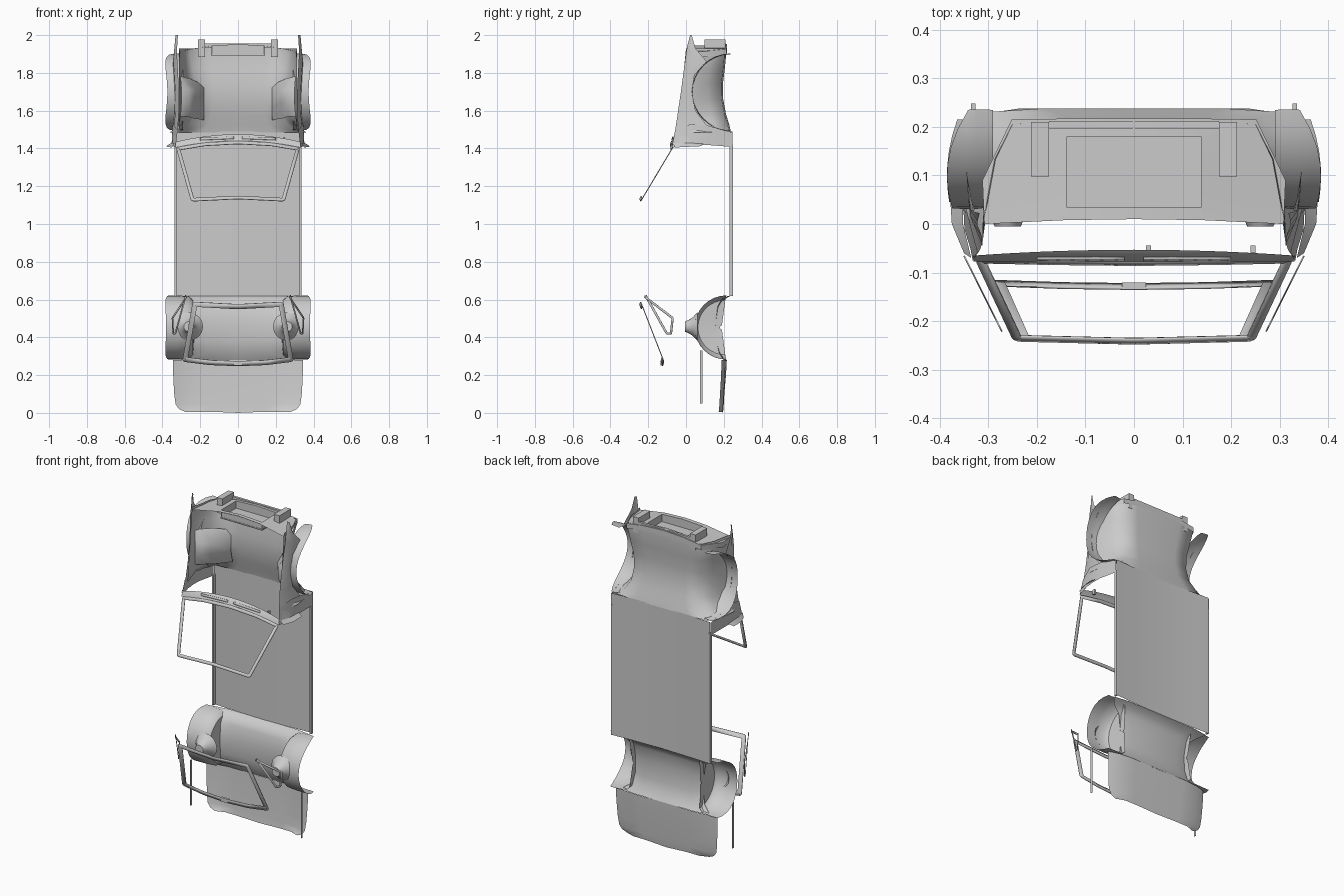
import bpy, bmesh, math
from mathutils import Vector


def finish(bm, name, mirror=False, thick=0.0, angle=40):
    bmesh.ops.remove_doubles(bm, verts=bm.verts, dist=0.0005)
    bmesh.ops.recalc_face_normals(bm, faces=bm.faces)
    me = bpy.data.meshes.new(name)
    bm.to_mesh(me)
    bm.free()
    ob = bpy.data.objects.new(name, me)
    bpy.context.collection.objects.link(ob)
    bpy.ops.object.select_all(action='DESELECT')
    bpy.context.view_layer.objects.active = ob
    ob.select_set(True)
    bpy.ops.object.shade_smooth_by_angle(angle=math.radians(angle))
    if mirror:
        m = ob.modifiers.new("mirror", 'MIRROR')
        m.use_clip = True
    if thick:
        s = ob.modifiers.new("thickness", 'SOLIDIFY')
        s.thickness = thick
        s.offset = 0
    return ob


def loft(name, rows, mirror=True, thick=0.0, angle=40):
    """Sheet through rows of points."""
    bm = bmesh.new()
    vs = [[bm.verts.new(p) for p in r] for r in rows]
    for a, b in zip(vs, vs[1:]):
        for i in range(len(a) - 1):
            bm.faces.new((a[i], a[i + 1], b[i + 1], b[i]))
    return finish(bm, name, mirror, thick, angle)


def frame(name, loop, width, mirror=False, thick=0.005, corner=0.015):
    """Window surround: rounded polygon with its middle removed."""
    bm = bmesh.new()
    bm.faces.new([bm.verts.new(p) for p in loop])
    bmesh.ops.bevel(bm, geom=list(bm.verts), offset=corner, segments=3,
                    affect='VERTICES', profile=0.5)
    f = max(bm.faces, key=lambda q: q.calc_area())
    bmesh.ops.inset_individual(bm, faces=[f], thickness=width)
    bmesh.ops.delete(bm, geom=[f], context='FACES')
    return finish(bm, name, mirror, thick, 30)


def box(name, x, y, z, mirror=False):
    bm = bmesh.new()
    bmesh.ops.create_cube(bm, size=1)
    for v in bm.verts:
        for i, r in enumerate((x, y, z)):
            v.co[i] = r[0] if v.co[i] < 0 else r[1]
    return finish(bm, name, mirror)


def arc(x, y, z, r, n=16, taper=0.0):
    """Wheel arch opening towards +y; the outer lip follows the body side."""
    pts = []
    for i in range(n + 1):
        a = math.pi * i / n
        py = y - r * math.sin(a)
        pts.append((x - taper * (py - 0.1) ** 2, py, z + r * math.cos(a)))
    return pts


# Cabin floor, slightly crowned
loft("cabin_floor", [[(0, 0.235, z), (0.2, 0.24, z), (0.335, 0.247, z)]
                     for z in (0.62, 0.85, 1.1, 1.3, 1.49)])
box("floor_sill", (0.326, 0.336), (0.23, 0.248), (0.62, 1.42), True)

# Rear floor: rises over the axle, then trunk pan
rear = [(0.62, 0.238, 0.335), (0.60, 0.2, 0.3), (0.56, 0.182, 0.25),
        (0.48, 0.172, 0.232), (0.38, 0.175, 0.232), (0.32, 0.19, 0.25), (0.28, 0.213, 0.3)]
loft("rear_axle_floor", [[(0, y, z), (w * 0.7, y, z), (w, y - 0.015, z)]
                         for z, y, w in rear])
pan = [(0.28, 0.208, 0.345), (0.2, 0.206, 0.343), (0.1, 0.2, 0.338),
       (0.045, 0.197, 0.33), (0.02, 0.195, 0.312), (0.006, 0.193, 0.28)]
loft("trunk_floor", [[(0, y + 0.003, z - 0.006 * (z < 0.01)), (w * 0.5, y + 0.008 * z / 0.28, z),
                      (w * 0.8, y, z), (w, y - 0.02, z)] for z, y, w in pan], angle=60)

# Rear wheel wells with suspension turrets
loft("rear_wheel_well", [arc(0.385, 0.215, 0.452, 0.17, taper=1.6),
                         arc(0.32, 0.215, 0.452, 0.17),
                         arc(0.26, 0.212, 0.452, 0.165),
                         arc(0.238, 0.208, 0.452, 0.145),
                         arc(0.23, 0.19, 0.452, 0.01)])
bm = bmesh.new()
rings = []
for y, r in ((0.06, 0.075), (0.035, 0.048), (0.015, 0.036), (-0.005, 0.027), (-0.005, 0.001)):
    rings.append([(0.26 + r * math.cos(t * math.pi / 8), y, 0.457 + r * math.sin(t * math.pi / 8))
                  for t in range(17)])
bm.free()
loft("rear_turret", rings)

# Front fender inner sheets: top rail down to the wheel arch
rail = [(0.318, 0.022, 2.0), (0.322, 0.006, 1.94), (0.322, -0.003, 1.88), (0.317, -0.015, 1.79),
        (0.313, -0.027, 1.7), (0.313, -0.042, 1.6), (0.318, -0.055, 1.51), (0.33, -0.072, 1.41)]
low = [(0.328, 0.03, 2.0), (0.335, 0.05, 1.93), (0.345, 0.11, 1.86), (0.34, 0.045, 1.79),
       (0.335, 0.032, 1.7), (0.335, 0.05, 1.6), (0.342, 0.12, 1.51), (0.352, 0.05, 1.415)]
loft("front_fender", [rail, [tuple((Vector(a) + Vector(b)) / 2 + Vector((0.008, 0, 0)))
                             for a, b in zip(rail, low)], low], angle=60)
loft("fender_rear_panel", [
    [(0.322, -0.057, 1.5), (0.345, 0.03, 1.53), (0.348, 0.12, 1.52), (0.338, 0.245, 1.485)],
    [(0.332, -0.075, 1.405), (0.352, 0.03, 1.417), (0.35, 0.12, 1.418), (0.338, 0.245, 1.408)]])
loft("mirror_mount", [[(0.335, -0.07, 1.43), (0.352, 0.0, 1.43), (0.352, 0.09, 1.425)],
                      [(0.35, -0.06, 1.405), (0.375, 0.0, 1.408), (0.38, 0.08, 1.412)]])

# Front wheel wells
loft("front_wheel_well", [arc(0.385, 0.235, 1.698, 0.203, taper=2.4),
                          arc(0.355, 0.236, 1.698, 0.205, taper=1.2),
                          arc(0.325, 0.236, 1.698, 0.205),
                          arc(0.29, 0.235, 1.698, 0.2)])

# Engine bay tub
tub = [(1.93, 0.213, 0.25), (1.9, 0.213, 0.255), (1.82, 0.205, 0.24), (1.74, 0.195, 0.225),
       (1.66, 0.197, 0.22), (1.58, 0.212, 0.23), (1.53, 0.228, 0.26), (1.485, 0.238, 0.31)]
loft("engine_bay", [[(0, y, z), (w * 0.6, y, z), (w, y - 0.008, z), (w + 0.035, y - 0.08, z),
                     (max(0.3, w + 0.05), 0.05, z), (0.312, 0.0 - (1.93 - z) * 0.1, z)]
                    for z, y, w in tub], angle=60)
loft("front_turret", [
    [(0.305, 0.02, 1.78), (0.295, 0.05, 1.78), (0.255, 0.12, 1.77), (0.21, 0.185, 1.75)],
    [(0.3, 0.01, 1.72), (0.26, 0.015, 1.71), (0.225, 0.06, 1.71), (0.18, 0.188, 1.72)],
    [(0.3, 0.01, 1.64), (0.26, 0.015, 1.64), (0.23, 0.06, 1.64), (0.18, 0.19, 1.62)],
    [(0.305, 0.02, 1.57), (0.27, 0.05, 1.57), (0.24, 0.1, 1.56), (0.18, 0.205, 1.55)]], angle=50)


# Nose panel around the radiator opening
def nose_z(x):
    return 1.952 - 0.4 * x * x


out = [(0, 0.01), (0.14, 0.008), (0.308, 0.0), (0.312, 0.09), (0.252, 0.215), (0.14, 0.217), (0, 0.217)]
inn = [(0, 0.035), (0.138, 0.035), (0.139, 0.036), (0.139, 0.1), (0.139, 0.179), (0.138, 0.18), (0, 0.18)]
loft("nose_panel", [[(x, y, nose_z(x)) for x, y in out],
                    [(x, y, nose_z(x)) for x, y in inn],
                    [(x, y, 1.90) for x, y in inn]], angle=30)
box("radiator", (-0.142, 0.142), (0.032, 0.183), (1.893, 1.9))
loft("nose_skirt", [[(x, y, nose_z(x)) for x, y in out[2:]],
                    [(x, y, nose_z(x) - 0.03) for x, y in out[2:]]])
box("nose_crossbar", (-0.175, 0.175), (0.197, 0.212), (1.935, 1.955))

# Bumper brackets
box("bumper_bracket", (0.175, 0.212), (0.098, 0.21), (1.885, 1.978), True)

# Cowl under the windscreen, with wiper spindles
cowl = []
for i in range(9):
    x = 0.33 * i / 8
    b = (x / 0.33) ** 2
    cowl.append([(x, -0.053 - 0.012 * b, 1.475 - 0.04 * b), (x, -0.064 - 0.008 * b, 1.465 - 0.042 * b),
                 (x, -0.077, 1.44 - 0.035 * b)])
loft("cowl", cowl)
loft("cowl_vent", [[(0.02 + 0.03 * i, y, z - 0.0012 * i) for i in range(7)]
                   for y, z in ((-0.07, 1.463), (-0.074, 1.451))], thick=0.004)
for x in (0.03, 0.245):
    box("wiper_spindle", (x - 0.005, x + 0.005), (-0.06, -0.044), (1.43, 1.46))

# Windscreen, rear window and quarter window surrounds
frame("windscreen_frame", [(-0.328, -0.07, 1.405), (-0.18, -0.073, 1.43), (0, -0.075, 1.44),
                           (0.18, -0.073, 1.43), (0.328, -0.07, 1.405), (0.248, -0.24, 1.12),
                           (0, -0.246, 1.132), (-0.248, -0.24, 1.12)], 0.019)
frame("rear_window_frame", [(-0.295, -0.117, 0.272), (-0.15, -0.122, 0.254), (0, -0.124, 0.248),
                            (0.15, -0.122, 0.254), (0.295, -0.117, 0.272), (0.24, -0.24, 0.588),
                            (0, -0.246, 0.575), (-0.24, -0.24, 0.588)], 0.027)
box("rear_window_latch", (-0.025, 0.025), (-0.135, -0.12), (0.252, 0.275))
frame("quarter_window_frame", [(0.35 - 0.5 * (-0.065 - y), y, z) for y, z in
                               ((-0.222, 0.625), (-0.065, 0.505), (-0.075, 0.415), (-0.105, 0.415))],
      0.012, True, 0.003, 0.008)

# Rear side trim strips
box("side_strip", (0.375, 0.377), (0.074, 0.088), (0.05, 0.33), True)
